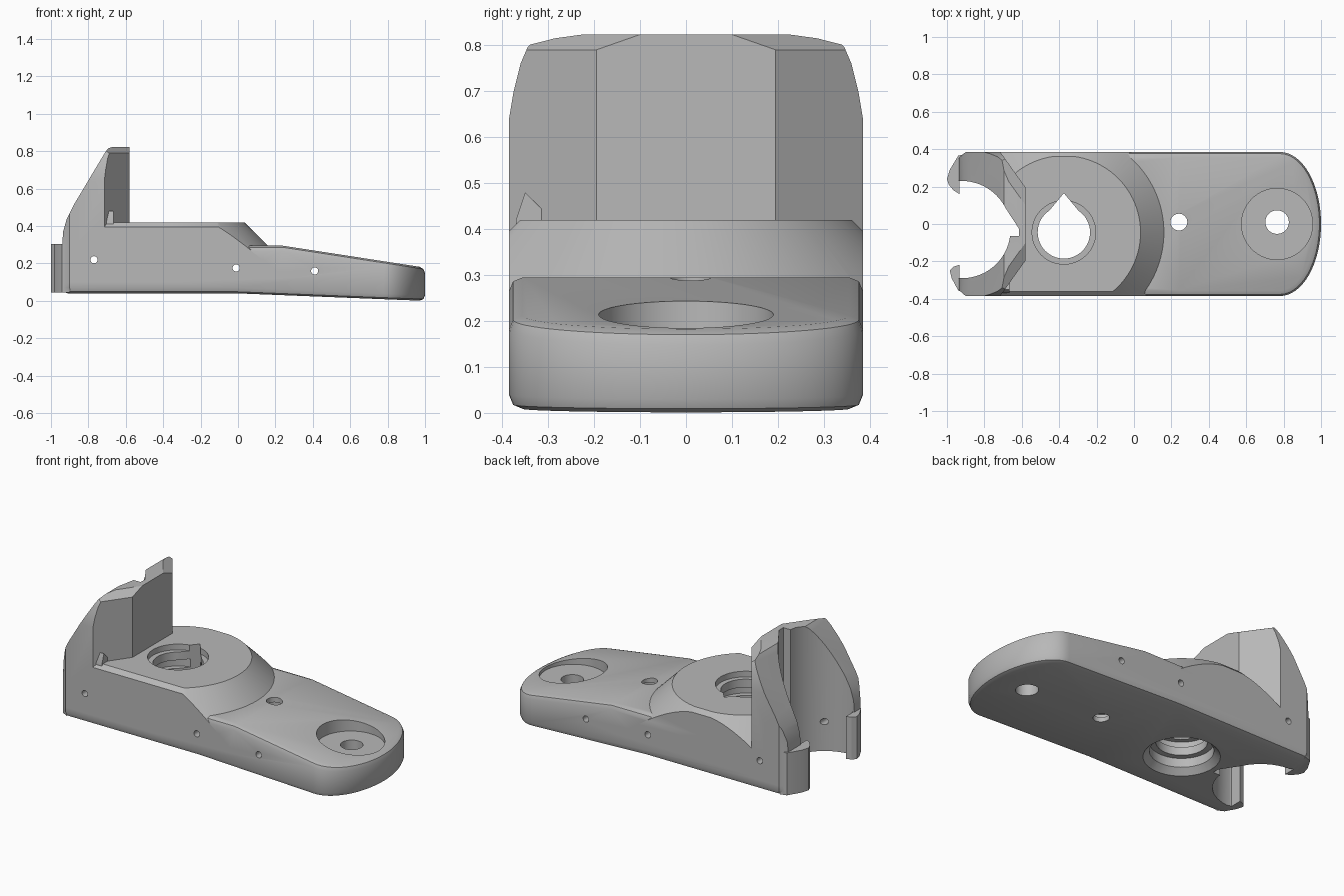
import bpy, bmesh
from math import cos, sin, pi, radians
from mathutils import Vector

if "Cube" in bpy.data.objects:
    bpy.data.objects.remove(bpy.data.objects["Cube"])

grey = bpy.data.materials.new("plain grey")
grey.use_nodes = True
grey.diffuse_color = (0.48, 0.48, 0.48, 1)
grey.node_tree.nodes["Principled BSDF"].inputs["Base Color"].default_value = (0.48, 0.48, 0.48, 1)


def finish(name, bm):
    bmesh.ops.recalc_face_normals(bm, faces=bm.faces)
    mesh = bpy.data.meshes.new(name)
    bm.to_mesh(mesh)
    bm.free()
    mesh.materials.append(grey)
    ob = bpy.data.objects.new(name, mesh)
    bpy.context.collection.objects.link(ob)
    return ob


def prism(name, pts, axis, lo, hi):
    """Extrude a 2D outline along one axis."""
    place = {"x": lambda a, b, d: (d, a, b),
             "y": lambda a, b, d: (a, d, b),
             "z": lambda a, b, d: (a, b, d)}[axis]
    bm = bmesh.new()
    face = bm.faces.new([bm.verts.new(place(a, b, lo)) for a, b in pts])
    ext = bmesh.ops.extrude_face_region(bm, geom=[face])
    shift = Vector(place(0, 0, hi - lo))
    bmesh.ops.translate(bm, vec=shift, verts=[g for g in ext["geom"] if isinstance(g, bmesh.types.BMVert)])
    return finish(name, bm)


def circle(cx, cy, r, n=48):
    return [(cx + r * cos(2 * pi * i / n), cy + r * sin(2 * pi * i / n)) for i in range(n)]


def cone(name, cx, cy, z0, r0, z1, r1, n=96):
    bm = bmesh.new()
    bmesh.ops.create_cone(bm, cap_ends=True, segments=n, radius1=r0, radius2=r1, depth=z1 - z0)
    bmesh.ops.translate(bm, vec=(cx, cy, (z0 + z1) / 2), verts=bm.verts)
    return finish(name, bm)


def apply(ob, kind, **settings):
    mod = ob.modifiers.new(kind, kind)
    for key, value in settings.items():
        setattr(mod, key, value)
    bpy.context.view_layer.objects.active = ob
    bpy.ops.object.modifier_apply(modifier=mod.name)


def combine(ob, op, *others):
    for other in others:
        apply(ob, "BOOLEAN", operation=op, solver="EXACT", object=other)
        bpy.data.objects.remove(other)


def mirrored(half):
    return half + [(-a, b) for a, b in reversed(half)]


W = 0.385
BOSS = (-0.375, -0.045)
CRADLE = (-0.92, -0.03)

# Low tapering base with a rounded nose and chamfered rims
nose = [(0.78 + 0.22 * cos(t), W * sin(t)) for t in [pi * (i / 32 - 0.5) for i in range(33)]]
plan = nose + [(-0.9, W), (-0.94, 0.35), (-0.94, -0.35), (-0.9, -W)]
body = prism("clamp_body", [(-1.1, 0.04), (0, 0.04), (1.05, -0.002), (1.05, 0.17),
                            (0.24, 0.295), (-1.1, 0.295)], "y", -0.6, 0.6)
combine(body, "INTERSECT", prism("plan", plan, "z", -0.2, 1))
apply(body, "BEVEL", width=0.03, segments=2, limit_method="ANGLE", angle_limit=radians(58),
      use_clamp_overlap=False)

# Round raised boss, trimmed to the body width
section = mirrored([(-W, 0.1), (-W, 0.395), (-0.36, 0.42)])
boss = cone("boss", *BOSS, 0.12, 0.71, 0.42, 0.41)
combine(boss, "INTERSECT", prism("boss_trim", section, "x", -0.85, 0.6))
shoulder = prism("shoulder", section[:3] + [(0, 0.42), (0, 0.1)], "x", -0.74, -0.37)
gusset = prism("gusset", [(-0.37, 0.3), (-0.37, 0.42), (-0.35, 0.48), (-0.29, 0.42), (-0.29, 0.3)],
               "x", -0.73, -0.665)

# Upright with angled corners, sloping back and narrowing top
tower = prism("upright", mirrored_plan := [(-0.94, -0.35), (-0.9, -W), (-0.715, -W), (-0.58, -0.195),
                                           (-0.58, 0.195), (-0.715, W), (-0.9, W), (-0.94, 0.35)],
              "z", 0.1, 1)
side = [(-0.96, 0.05), (-0.94, 0.3), (-0.935, 0.37), (-0.915, 0.44), (-0.88, 0.51), (-0.71, 0.795),
        (-0.695, 0.815), (-0.67, 0.823), (-0.5, 0.823), (-0.5, 0.05)]
front = mirrored([(-W, 0.05), (-W, 0.64), (-0.375, 0.7), (-0.36, 0.76), (-0.345, 0.795),
                  (-0.325, 0.815), (-0.3, 0.824)])
combine(tower, "INTERSECT", prism("side_trim", side, "y", -0.6, 0.6),
        prism("front_trim", front, "x", -1.2, 0))

# Chamfers along the top of the two angled corners
bm = bmesh.new()
bm.from_mesh(tower.data)
for s in (-1, 1):
    normal = Vector((0, -0.1 * s, 0.035)).cross(Vector((-0.135, 0.19 * s, 0)))
    normal *= 1 if normal.z > 0 else -1
    cut = bmesh.ops.bisect_plane(bm, geom=bm.verts[:] + bm.edges[:] + bm.faces[:],
                                 plane_co=(-0.58, 0.195 * s, 0.79), plane_no=normal, clear_outer=True)
    bmesh.ops.holes_fill(bm, edges=[e for e in bm.edges if e.is_boundary], sides=0)
bmesh.ops.recalc_face_normals(bm, faces=bm.faces)
bm.to_mesh(tower.data)
bm.free()
combine(body, "UNION", boss, shoulder, tower, gusset)

# Open round cradle with a relief notch
notch = [(-0.8, -0.065), (-0.615, -0.065), (-0.615, -0.025), (-0.69, 0.09), (-0.8, 0.09)]
mouth = [(-1.2, -0.29), (-0.92, -0.29), (-0.92, 0.23), (-1.2, 0.23)]
combine(body, "DIFFERENCE", prism("cradle", circle(*CRADLE, 0.26, 64), "z", -0.5, 1.5),
        prism("notch", notch, "z", -0.5, 1.5), prism("mouth", mouth, "z", -0.5, 1.5))

# Hooked lips at the mouth of the cradle
upper = [(-0.933, 0.16), (-0.965, 0.18), (-0.99, 0.21), (-1, 0.24), (-0.985, 0.29), (-0.94, 0.365),
         (-0.9, 0.375), (-0.9, 0.24), (-0.933, 0.232)]
lower = [(-0.933, -0.218), (-0.965, -0.228), (-0.985, -0.25), (-0.975, -0.29), (-0.94, -0.355),
         (-0.9, -0.375), (-0.9, -0.295), (-0.933, -0.288)]
combine(body, "UNION", prism("lip", upper, "z", 0.045, 0.305), prism("lip", lower, "z", 0.045, 0.305))

# Large threaded bore with a pointed relief and a bottom recess
bx, by = BOSS
teardrop = [(bx - 0.1, by + 0.09), (bx, by + 0.21), (bx + 0.1, by + 0.09), (bx, by)]
cutters = [prism("bore", circle(bx, by, 0.14), "z", -0.5, 1),
           prism("relief", teardrop, "z", -0.5, 1),
           cone("bottom_recess", bx, by, 0.0, 0.25, 0.08, 0.17, 48),
           prism("recess", circle(bx, by, 0.175), "z", 0.05, 0.13),
           prism("top_recess", circle(bx, by, 0.17), "z", 0.385, 1)]
cutters += [prism("groove", circle(bx, by, 0.172), "z", z, z + 0.05) for z in (0.18, 0.285)]

# Small threaded hole, counterbore and its bolt hole
cutters += [prism("small_hole", circle(0.24, 0.01, 0.045, 32), "z", -0.5, 1)]
cutters += [prism("groove", circle(0.24, 0.01, 0.06, 32), "z", z, z + 0.025) for z in (0.06, 0.12, 0.18, 0.24)]
cutters += [prism("counterbore", circle(0.765, 0.0, 0.19, 64), "z", 0.165, 1),
            prism("bolt_hole", circle(0.765, 0.01, 0.063, 32), "z", -0.5, 1)]

# Cross pin holes through the sides
cutters += [prism("pin_hole", circle(x, z, 0.019, 24), "y", -1, 1)
            for x, z in ((-0.77, 0.22), (-0.01, 0.176), (0.41, 0.16))]
combine(body, "DIFFERENCE", *cutters)

bpy.ops.object.select_all(action="DESELECT")
body.select_set(True)
bpy.context.view_layer.objects.active = body
bpy.ops.object.shade_smooth_by_angle(angle=radians(28))
